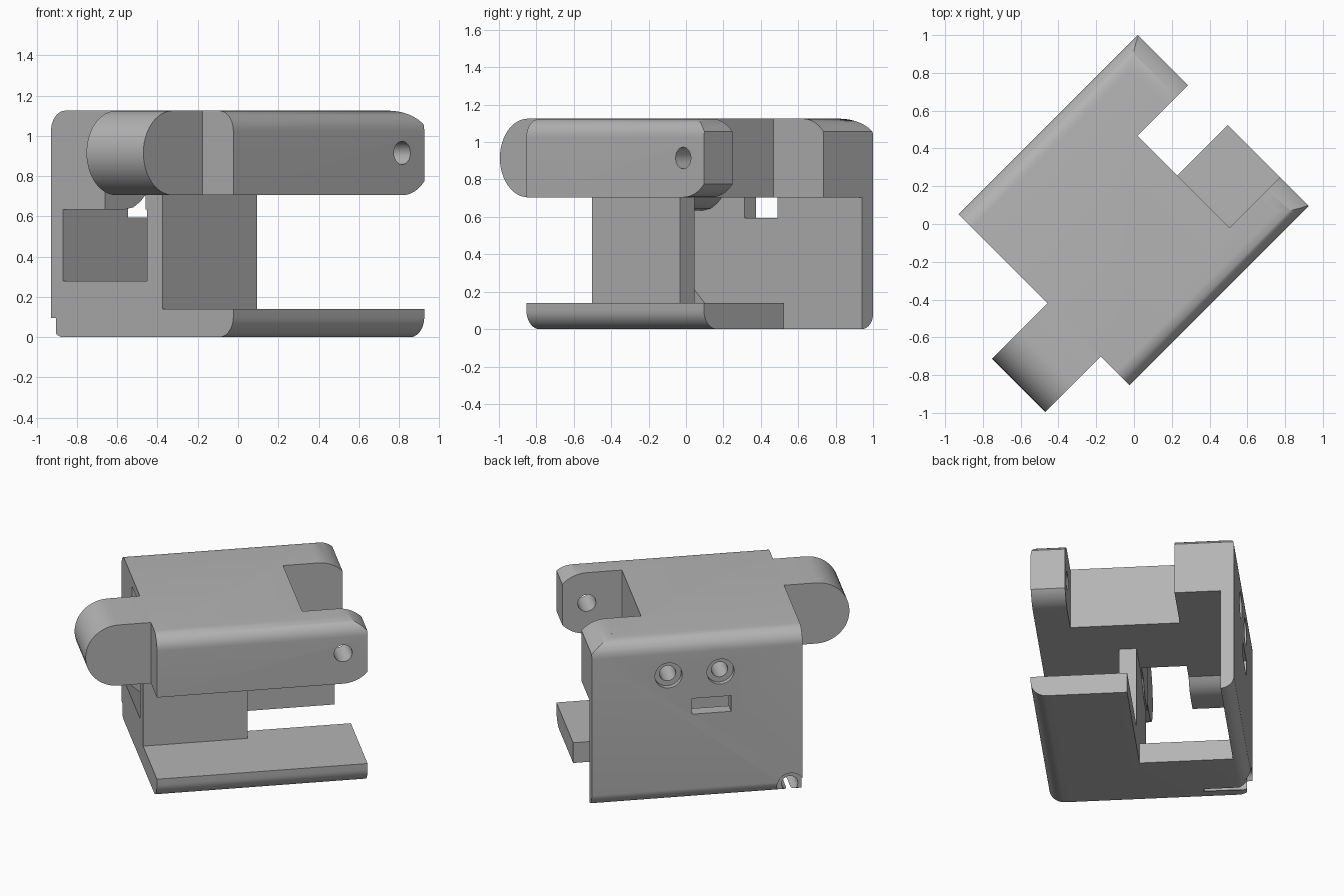
import bpy, bmesh, math
from mathutils import Matrix

cube = bpy.data.objects.get("Cube")
if cube:
    bpy.data.objects.remove(cube, do_unlink=True)

grey = bpy.data.materials.new("plain grey")
grey.use_nodes = True
colour = (0.46, 0.46, 0.46, 1)
grey.diffuse_color = colour
grey.node_tree.nodes["Principled BSDF"].inputs["Base Color"].default_value = colour

# Everything is built along u (length) and v (depth), then turned 45 degrees
LEFT, RIGHT, FRONT, BACK, TOP = -0.62, 0.722, -0.587, 0.693, 1.125
DECK, FLOOR = 0.705, 0.14
TONGUE_FRONT, TONGUE_BACK = -0.371, 0.028
WALL_FRONT, WALL_BACK, PLATE_IN = -0.089, 0.02, 0.608
PIN_U, PIN_Z, KNUCKLE_R = 0.566, 0.915, 0.21


def arc(cx, cy, r, start, end, steps=10):
    angles = [math.radians(start + (end - start) * i / steps) for i in range(steps + 1)]
    return [(cx + r * math.cos(a), cy + r * math.sin(a)) for a in angles]


def prism(name, points, axis, low, high):
    """Extrude a (u, z) or (v, z) outline along the remaining axis."""
    bm = bmesh.new()
    place = (lambda p, t: (t, p[0], p[1])) if axis == "u" else (lambda p, t: (p[0], t, p[1]))
    a = [bm.verts.new(place(p, low)) for p in points]
    b = [bm.verts.new(place(p, high)) for p in points]
    bm.faces.new(a)
    bm.faces.new(b)
    for i in range(len(a)):
        j = (i + 1) % len(a)
        bm.faces.new((a[i], a[j], b[j], b[i]))
    bmesh.ops.recalc_face_normals(bm, faces=bm.faces)
    mesh = bpy.data.meshes.new(name)
    bm.to_mesh(mesh)
    bm.free()
    obj = bpy.data.objects.new(name, mesh)
    bpy.context.collection.objects.link(obj)
    mesh.materials.append(grey)
    return obj


def box(name, u0, u1, v0, v1, z0, z1):
    return prism(name, [(u0, z0), (u1, z0), (u1, z1), (u0, z1)], "v", v0, v1)


def bore(u, z, r, v0, v1):
    return prism("bore_cutter", arc(u, z, r, 0, 345, 23), "v", v0, v1)


def cut(target, cutter):
    cutter.hide_render = True
    mod = target.modifiers.new("cut", "BOOLEAN")
    mod.operation = "DIFFERENCE"
    mod.solver = "EXACT"
    mod.object = cutter
    bpy.context.view_layer.objects.active = target
    bpy.ops.object.modifier_apply(modifier=mod.name)
    bpy.data.objects.remove(cutter, do_unlink=True)


# Housing: rounded block running the whole length
r, rb = 0.1, 0.085
outline = (arc(FRONT + r, r, r, 180, 270) + arc(BACK - rb, rb, rb, 270, 360)
           + arc(BACK - r, TOP - r, r, 0, 90) + arc(FRONT + r, TOP - r, r, 90, 180))
housing = prism("housing", outline, "u", LEFT, RIGHT)

# Open channel in front of the wall, and past the end of the wall
cut(housing, box("channel_cutter", -2, 2, -2, WALL_FRONT, FLOOR, DECK))
cut(housing, box("wall_end_cutter", 0.045, 2, -0.2, 0.1, FLOOR, DECK))

# Inner bay with a sloped sill, curved lintel and end window
bay = [(-1, 0.28), (LEFT, 0.28), (-0.467, FLOOR), (2, FLOOR), (2, DECK), (-0.337, DECK),
       (-0.37, 0.675), (-0.42, 0.645), (-0.478, 0.635), (-1, 0.635)]
cut(housing, prism("bay_cutter", bay, "v", WALL_BACK, PLATE_IN))

# Opening in the base
cut(housing, box("base_cutter", -0.17, 2, WALL_BACK, PLATE_IN, -1, 0.3))

# Gap between the hinge lugs, and the relief beside the tongue
cut(housing, box("lug_gap_cutter", 0.343, 2, TONGUE_FRONT, 0.318, 0.5, 2))
cut(housing, box("relief_cutter", -1, -0.2, 0.03, 0.314, 0.6, 1.06))

# Rounded lug ends, concentric with the pin
curve = arc(PIN_U, PIN_Z, KNUCKLE_R, 40, 89)
top_corner = curve + [(PIN_U, 1.4), (1, 1.4), (1, curve[0][1])]
cut(housing, prism("top_corner_cutter", top_corner, "v", -2, 2))
low_corner = [(u, max(2 * PIN_Z - z, 0.6)) for u, z in top_corner]
cut(housing, prism("low_corner_cutter", low_corner, "v", -2, -0.3))

# Pin hole in the front lug
cut(housing, bore(PIN_U, PIN_Z, 0.058, -1, -0.2))

# Slot and counterbored screw holes in the back plate
cut(housing, box("slot_cutter", -0.165, 0.085, 0.5, 1, 0.595, 0.703))
for u, z in ((0.233, 0.875), (-0.098, 0.875), (-0.545, 0.05)):
    cut(housing, bore(u, z, 0.087, BACK - 0.035, 1))
    cut(housing, bore(u, z, 0.052, BACK - 0.3, 1))

# Hinge tongue with a fully rounded end
tongue_u = -1.036 + KNUCKLE_R
tongue_outline = arc(tongue_u, PIN_Z, KNUCKLE_R, 90, 270, 24) + [(LEFT, DECK), (LEFT, TOP)]
tongue = prism("hinge_tongue", tongue_outline, "v", TONGUE_FRONT, TONGUE_BACK)

# Turn into place and shade
turn = Matrix.Rotation(math.radians(45), 4, "Z")
for obj in (housing, tongue):
    obj.data.transform(turn)
    bpy.ops.object.select_all(action="DESELECT")
    obj.select_set(True)
    bpy.context.view_layer.objects.active = obj
    bpy.ops.object.shade_smooth_by_angle(angle=math.radians(30))
